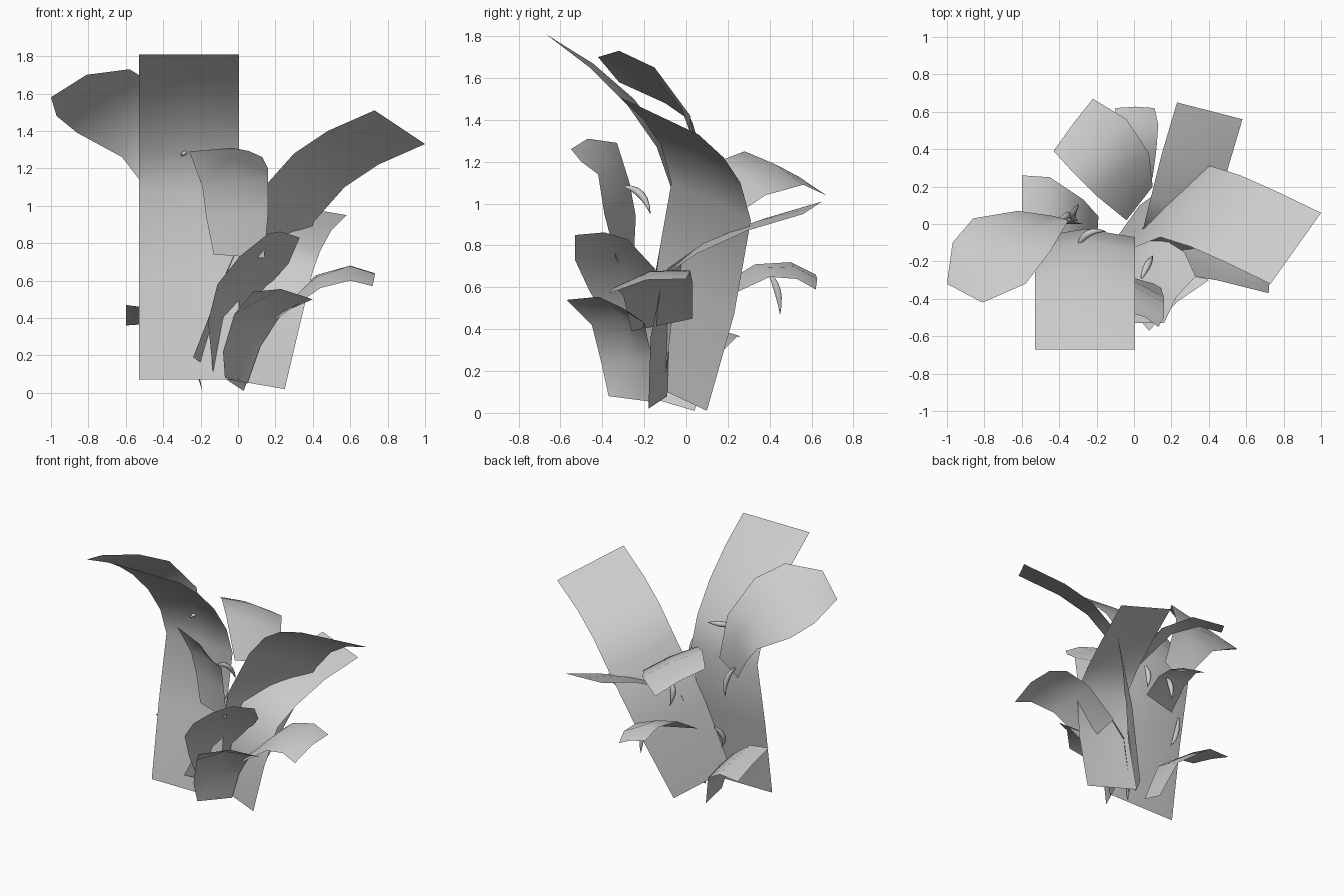
import bpy
import math
from mathutils import Vector

cube = bpy.data.objects.get("Cube")
if cube:
    bpy.data.objects.remove(cube, do_unlink=True)

# One matte grey for the whole plant
grey = bpy.data.materials.new("plain grey")
grey.use_nodes = True
grey.diffuse_color = (.6, .6, .6, 1)
grey.node_tree.nodes["Principled BSDF"].inputs["Base Color"].default_value = grey.diffuse_color


def add_object(name, verts, faces):
    mesh = bpy.data.meshes.new(name)
    mesh.from_pydata([tuple(v) for v in verts], [], faces)
    mesh.materials.append(grey)
    for polygon in mesh.polygons:
        polygon.use_smooth = True
    obj = bpy.data.objects.new(name, mesh)
    bpy.context.scene.collection.objects.link(obj)
    return obj


def leaf(name, first_edge, second_edge, camber=.02, arch=.7):
    """Thin blade between two edges, raised along its middle; arch 1 ends flat."""
    first = [Vector(p) for p in first_edge]
    second = [Vector(p) for p in second_edge]
    count = len(first)
    centres = [(a + b) / 2 for a, b in zip(first, second)]
    tip_normal = (second[-2] - first[-2]).cross(centres[-1] - centres[-2])
    side = 1 if tip_normal.z > 0 else -1
    verts, faces = [], []
    for i in range(count):
        along = centres[min(i + 1, count - 1)] - centres[max(i - 1, 0)]
        normal = (second[i] - first[i]).cross(along).normalized() * side
        rise = camber * math.sin(math.pi * arch * i / (count - 1))
        verts += [first[i], centres[i] + normal * rise, second[i]]
    for i in range(count - 1):
        for j in range(2):
            k = i * 3 + j
            faces.append((k, k + 1, k + 4, k + 3))
    return add_object(name, verts, faces)


def card(name, edge, across, camber):
    """Leaf of constant width: the second edge is the first one shifted."""
    return leaf(name, edge, [Vector(p) + Vector(across) for p in edge], camber, 1)


def thorn(name, start, middle, end, radius=.018, rings=6, sides=6):
    """Curved horn, thin at both ends."""
    start, middle, end = Vector(start), Vector(middle), Vector(end)
    bend = (middle - start).cross(end - middle).normalized()
    verts, faces = [], []
    for i in range(rings + 1):
        t = i / rings
        centre = start * (1 - t) ** 2 + middle * 2 * t * (1 - t) + end * t * t
        tangent = ((middle - start) * (1 - t) + (end - middle) * t).normalized()
        across = tangent.cross(bend)
        size = radius * math.sin(math.pi * (.1 + .9 * t)) + .001
        for j in range(sides):
            angle = math.tau * j / sides
            verts.append(centre + (bend * math.cos(angle) + across * math.sin(angle)) * size)
    for i in range(rings):
        for j in range(sides):
            n = (j + 1) % sides
            faces.append((i * sides + j, i * sides + n,
                          (i + 1) * sides + n, (i + 1) * sides + j))
    return add_object(name, verts, faces)


# Tall straight-sided blades
card("tall_front_leaf",
     [(-.53, -.24, .07), (-.53, -.16, .6), (-.53, -.07, 1.07), (-.53, -.14, 1.27),
      (-.53, -.28, 1.47), (-.53, -.46, 1.65), (-.53, -.67, 1.81)],
     (.535, 0, 0), .05)
card("tall_left_leaf",
     [(.03, .1, .01), (.21, .23, .47), (.41, .31, .92), (.57, .26, 1.1), (.75, .18, 1.22), (1, .06, 1.33)],
     (-.27, -.38, .18), .02)
card("tall_back_leaf",
     [(.25, -.18, .02), (.33, -.17, .36), (.4, -.11, .65), (.44, .05, .76), (.5, .29, .87), (.58, .56, .95)],
     (-.35, .09, .06), .025)

# Upper ring
leaf("upper_right_leaf",
     [(-.27, 0, 1.08), (-.35, .02, 1.42), (-.45, -.15, 1.65), (-.58, -.32, 1.73), (-.81, -.42, 1.7), (-1, -.32, 1.58)],
     [(-.42, 0, .97), (-.52, .05, 1.13), (-.62, .07, 1.26), (-.86, .03, 1.39), (-.97, -.1, 1.48), (-1, -.32, 1.58)])
leaf("upper_front_leaf",
     [(-.13, -.25, .74), (-.17, -.24, .94), (-.19, -.27, 1.1), (-.26, -.33, 1.29), (-.03, -.47, 1.31)],
     [(.14, -.33, .72), (.16, -.39, .95), (.16, -.42, 1.14), (.16, -.5, 1.2), (.13, -.55, 1.26)])
leaf("upper_back_leaf",
     [(-.04, .02, .97), (-.2, .15, 1.2), (-.33, .28, 1.25), (-.43, .39, 1.19)],
     [(.1, .2, .92), (.08, .38, 1.04), (-.04, .56, 1.09), (-.22, .67, 1.04)])

# Middle ring
leaf("middle_front_leaf",
     [(-.13, -.22, .07), (-.16, -.34, .38), (-.11, -.46, .58), (.01, -.53, .73), (.16, -.53, .85)],
     [(-.06, -.11, .08), (.03, -.07, .42), (.16, -.08, .57), (.27, -.15, .69), (.33, -.28, .83)], .04)
leaf("middle_back_leaf",
     [(-.2, .15, .6), (-.16, .33, .71), (-.12, .5, .72), (-.1, .62, .66)],
     [(.1, .25, .58), (.12, .4, .65), (.13, .53, .64), (.11, .62, .59)])
leaf("middle_left_leaf",
     [(.2, .03, .45), (.42, .03, .63), (.6, .02, .68), (.73, 0, .64)],
     [(.2, -.26, .39), (.44, -.3, .56), (.6, -.34, .6), (.72, -.37, .57)], .04)

# Low leaves
leaf("low_front_leaf",
     [(-.07, -.37, .08), (-.08, -.4, .22), (-.02, -.45, .42), (.08, -.57, .54)],
     [(.05, -.14, .05), (.12, -.16, .25), (.24, -.2, .43), (.4, -.3, .5)], .05)
leaf("low_right_leaf",
     [(-.2, -.13, .06), (-.3, -.11, .34), (-.45, -.1, .45), (-.6, -.1, .47)],
     [(-.19, .04, .01), (-.27, .13, .25), (-.45, .25, .37), (-.6, .26, .36)], .01)

# Curved thorns
thorn("front_thorn", (.04, -.29, 1.08), (.08, -.2, 1.07), (.1, -.17, .95))
thorn("back_thorn", (.05, .4, .66), (.05, .45, .6), (.05, .45, .47))
thorn("top_thorn", (-.3, -.12, 1.27), (-.26, -.02, 1.32), (-.15, -.04, 1.29))
thorn("right_thorn", (-.41, .02, 1.05), (-.33, .05, .96), (-.36, .06, .84))
thorn("low_thorn", (-.3, .1, .62), (-.36, .02, .53), (-.3, .02, .44))
thorn("inner_thorn", (.02, .14, .88), (-.02, .15, .82), (.02, .16, .71))
